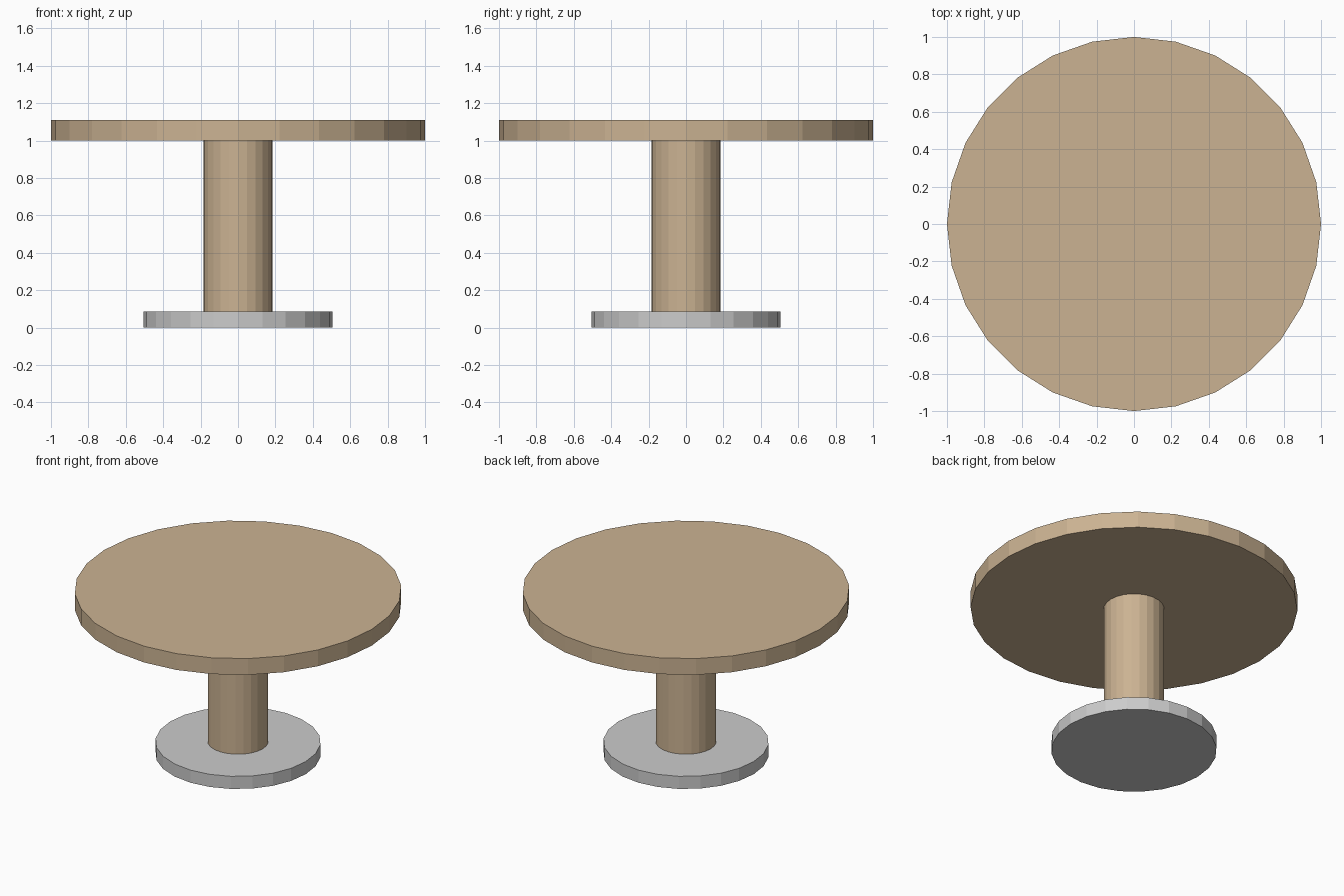
import bpy

if "Cube" in bpy.data.objects:
    bpy.data.objects.remove(bpy.data.objects["Cube"])


def material(name, color):
    mat = bpy.data.materials.new(name)
    mat.diffuse_color = color
    mat.use_nodes = True
    mat.node_tree.nodes["Principled BSDF"].inputs["Base Color"].default_value = mat.diffuse_color
    return mat


def disc(name, radius, z0, z1, sides, mat=None):
    bpy.ops.mesh.primitive_cylinder_add(
        vertices=sides, radius=radius, depth=z1 - z0, location=(0, 0, (z0 + z1) / 2))
    obj = bpy.context.object
    obj.name = name
    if mat:
        obj.data.materials.append(mat)
    return obj


wood = material("wood", (0.60, 0.45, 0.29, 1))

# Grey floor plate, wooden column and round top
disc("base_plate", 0.506, 0.0, 0.085, 24)
disc("column", 0.185, 0.085, 1.0, 24, wood)
disc("table_top", 1.0, 1.0, 1.11, 28, wood)
